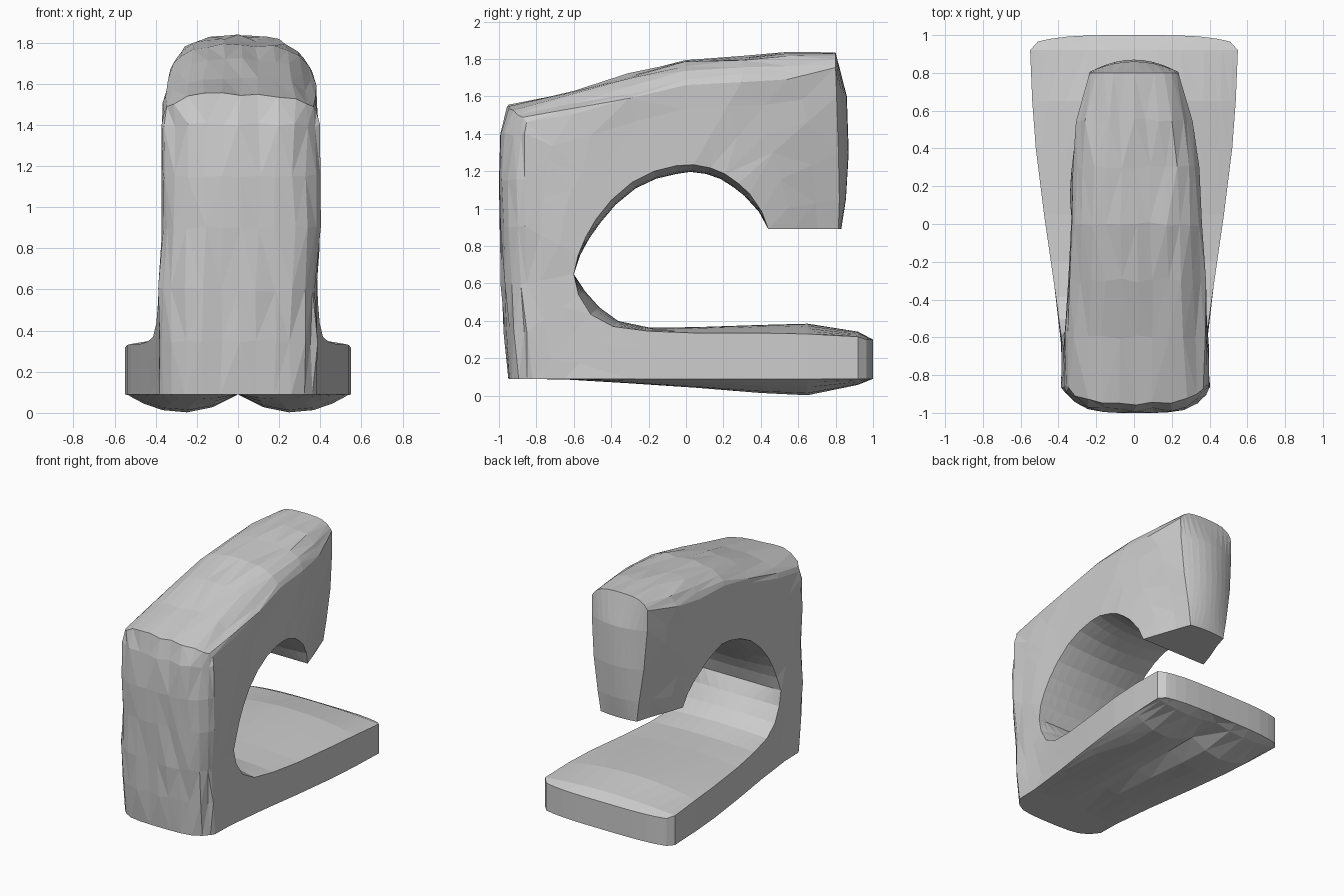
import bpy, bmesh, random
from mathutils import Vector

if "Cube" in bpy.data.objects:
    bpy.data.objects.remove(bpy.data.objects["Cube"])

random.seed(4)


def interp(table, t):
    """Piecewise linear lookup."""
    if t <= table[0][0]:
        return table[0][1]
    for (a, va), (b, vb) in zip(table, table[1:]):
        if t <= b:
            return va + (vb - va) * (t - a) / (b - a)
    return table[-1][1]


# Side profile stations from head bottom, over the arm, down the column, along the base:
# outer y, outer z, inner y, inner z
STATIONS = [
    (.83, .89, .44, .89), (.855, 1.05, .405, .985), (.87, 1.3, .34, 1.08), (.86, 1.6, .28, 1.135),
    (.80, 1.835, .21, 1.185), (.55, 1.83, .13, 1.218), (.3, 1.815, .04, 1.235), (0, 1.79, -.05, 1.23),
    (-.3, 1.715, -.17, 1.2), (-.6, 1.63, -.29, 1.14), (-.95, 1.55, -.40, 1.045),
    (-.985, 1.4, -.48, .945), (-1, 1.15, -.535, .85), (-.995, .9, -.575, .755), (-.985, .6, -.6, .65),
    (-.97, .35, -.575, .54), (-.95, .09, -.51, .435),
    (-.65, .09, -.39, .37), (-.3, .09, -.2, .345), (.05, .09, .05, .335), (.4, .09, .4, .335),
    (.65, .09, .65, .33), (.92, .09, .92, .315), (1, .09, 1, .3),
]
ARM_W = [(-1, .38), (-.65, .385), (-.4, .365), (0, .345), (.25, .335), (.55, .3), (.8, .235)]
BASE_W = [(-1, .38), (-.6, .385), (-.3, .425), (0, .47), (.4, .52), (.8, .55), (.93, .55), (1, .51)]
LOBE = [(-.7, 0), (-.2, .03), (.2, .058), (.5, .085), (.65, .088), (.9, .04), (1, 0)]
BULGE = [(0, 0), (2, .03), (7, .045), (11, .03), (14, 0), (15, .04), (16, .06), (18, .02), (21, .055), (23, 0)]
ACROSS = [-1, -.95, -.85, -.68, -.46, -.23, 0, .23, .46, .68, .85, .95, 1]


def half_width(y, z, on_base):
    if on_base:
        return interp(BASE_W, y)
    taper = min(1, max(0, (1.45 - z) / .56)) * min(1, max(0, (y - .3) / .5))
    return interp(ARM_W, y) * (1 - .35 * taper)


def outer_offset(i, u, y):
    """Rounding of the outer skin (y, z shift)."""
    a = abs(u)
    if i <= 3:
        return -(.015, .035, .055, .055)[i] * a ** 2, 0
    if i == 4:
        return 0, -.02 * a ** 2 - .06 * a ** 6
    if i <= 9:
        return 0, -.03 * a ** 2 - .1 * a ** 6
    if i == 10:
        return .02 * a ** 2 + .08 * a ** 6, -.02 * a ** 2 - .07 * a ** 6
    if i <= 16:
        return .02 * a ** 2 + .11 * a ** 6, 0
    return 0, -interp(LOBE, y) * max(0, 1 - (2 * a - 1) ** 2)   # twin lobes underneath


def section(i):
    oy, oz, iy, iz = STATIONS[i]
    on_base = i >= 14
    last = i == len(STATIONS) - 1
    d = Vector((oy - iy, oz - iz)).normalized()
    pts = []

    def add(u, y, z, dy, dz, rough=0):
        w = half_width(y, z, on_base)
        if last:
            dy -= .035 * u ** 4
        j = [random.uniform(-rough, rough) for _ in range(3)]
        lean = .012 if 5 < i < 14 else 0                # body sits slightly off centre
        pts.append(Vector((u * w + j[0] + lean, max(-1, y + dy + j[1]), z + dz + j[2])))

    for u in ACROSS:                                    # inner skin
        b = interp(BULGE, i) * (1 - u * u)
        add(u, iy, iz, -d.x * b, -d.y * b)
    ey, ez = outer_offset(i, 1, oy)
    for v in (.35, .7):                                 # right side
        add(1, iy + (oy + ey - iy) * v, iz + (oz + ez - iz) * v, 0, 0)
    for u in reversed(ACROSS):                          # outer skin
        dy, dz = outer_offset(i, u, oy)
        add(u, oy, oz, dy, dz, .011 if 4 < i < 16 else 0)
    for v in (.7, .35):                                 # left side
        add(-1, iy + (oy + ey - iy) * v, iz + (oz + ez - iz) * v, 0, 0)
    return pts


# C-shaped body lofted through the stations
bm = bmesh.new()
rings = [[bm.verts.new(p) for p in section(i)] for i in range(len(STATIONS))]
n = len(rings[0])
for r0, r1 in zip(rings, rings[1:]):
    for k in range(n):
        bm.faces.new((r0[k], r0[(k + 1) % n], r1[(k + 1) % n], r1[k]))
# Flat ends: underside of the head and back edge of the base
bm.faces.new(rings[0])
bm.faces.new(rings[-1])
bmesh.ops.triangulate(bm, faces=bm.faces[:])
bmesh.ops.recalc_face_normals(bm, faces=bm.faces[:])
mesh = bpy.data.meshes.new("machine_body")
bm.to_mesh(mesh)
bm.free()
body = bpy.data.objects.new("machine_body", mesh)
bpy.context.collection.objects.link(body)
